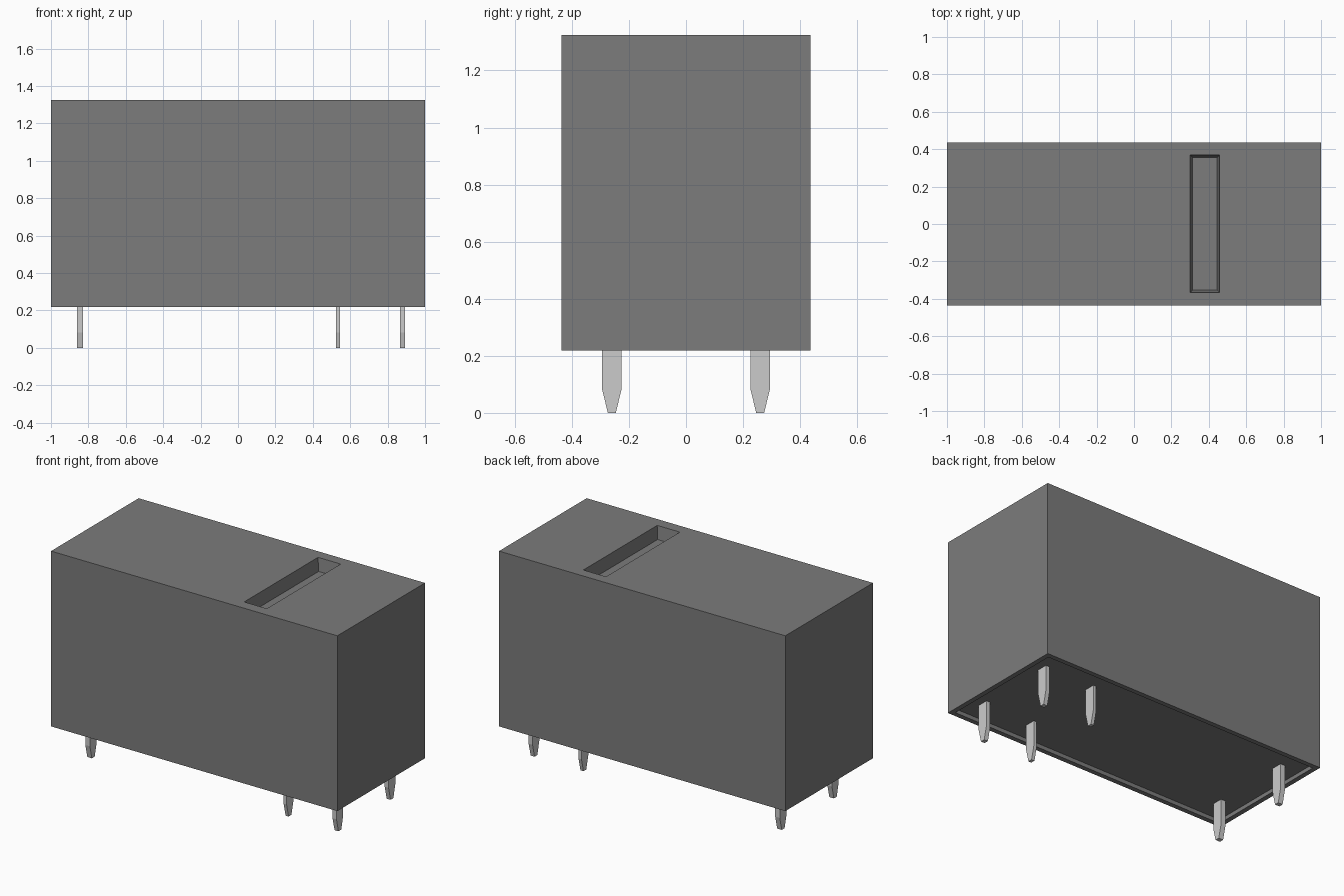
import bpy
import bmesh

if "Cube" in bpy.data.objects:
    bpy.data.objects.remove(bpy.data.objects["Cube"], do_unlink=True)


def material(name, value):
    mat = bpy.data.materials.new(name)
    colour = (value, value, value, 1)
    mat.diffuse_color = colour
    mat.use_nodes = True
    mat.node_tree.nodes["Principled BSDF"].inputs["Base Color"].default_value = colour
    return mat


def loft(name, loops, mat):
    """Bridge a stack of equal-length point loops and cap both ends."""
    bm = bmesh.new()
    rings = [[bm.verts.new(p) for p in loop] for loop in loops]
    n = len(rings[0])
    for a, b in zip(rings, rings[1:]):
        for i in range(n):
            j = (i + 1) % n
            bm.faces.new((a[i], a[j], b[j], b[i]))
    bm.faces.new(rings[0][::-1])
    bm.faces.new(rings[-1])
    bmesh.ops.recalc_face_normals(bm, faces=bm.faces)
    mesh = bpy.data.meshes.new(name)
    bm.to_mesh(mesh)
    bm.free()
    mesh.materials.append(mat)
    obj = bpy.data.objects.new(name, mesh)
    bpy.context.collection.objects.link(obj)
    return obj


def rect(x0, x1, y0, y1, z):
    return [(x0, y0, z), (x1, y0, z), (x1, y1, z), (x0, y1, z)]


case_grey = material("dark grey plastic", 0.2)
pin_grey = material("light grey metal", 0.6)

# Case: recessed underside, rim, outer walls, then the tapered slot in the top
BOTTOM, TOP, W, D, RIM = 0.218, 1.325, 1.0, 0.437, 0.03
loft("case", [
    rect(-W + RIM, W - RIM, -D + RIM, D - RIM, BOTTOM + 0.025),
    rect(-W + RIM, W - RIM, -D + RIM, D - RIM, BOTTOM),
    rect(-W, W, -D, D, BOTTOM),
    rect(-W, W, -D, D, TOP),
    rect(0.30, 0.458, -0.367, 0.37, TOP),
    rect(0.314, 0.445, -0.352, 0.356, TOP - 0.08),
], case_grey)

# Pins: flat blades with tapered tips, in three pairs of differing thickness
PIN_PROFILE = [(-0.034, 0.244), (-0.034, 0.083), (-0.014, 0),
               (0.014, 0), (0.034, 0.083), (0.034, 0.244)]
PAIRS = [("coil_pin", -0.845, 0.032), ("inner_contact_pin", 0.535, 0.021),
         ("outer_contact_pin", 0.88, 0.027)]
for name, x, thick in PAIRS:
    for side, y in (("front", -0.26), ("back", 0.26)):
        loft(f"{side}_{name}", [[(x + s * thick / 2, y + dy, z) for dy, z in PIN_PROFILE]
                                for s in (-1, 1)], pin_grey)
